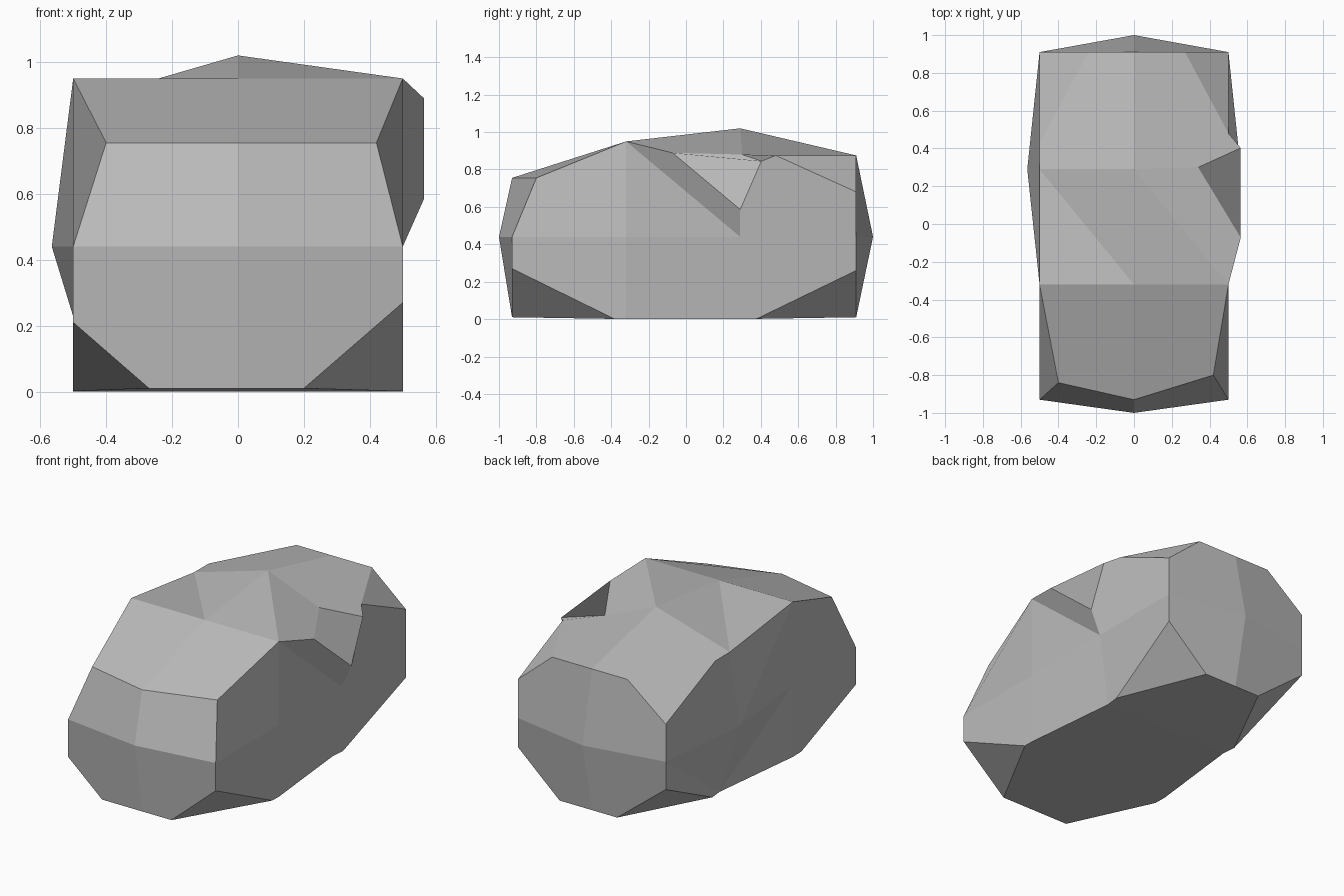
import bpy, bmesh
from mathutils import Vector

cube = bpy.data.objects.get("Cube")
if cube:
    bpy.data.objects.remove(cube, do_unlink=True)

stone = bpy.data.materials.new("stone_grey")
stone.use_nodes = True
grey = (0.5, 0.5, 0.5, 1)
stone.diffuse_color = grey
bsdf = stone.node_tree.nodes["Principled BSDF"]
bsdf.inputs["Base Color"].default_value = grey
bsdf.inputs["Roughness"].default_value = 0.9

XS = (-0.5, 0, 0.5)
YS = (-0.93, -0.32, 0.29, 0.91)
ZS = (0.01, 0.44, 0.875)
TOP = (len(XS) - 1, len(YS) - 1, len(ZS) - 1)

# Worn corners of the block, by grid position
MOVED = {
    (1, 0, 1): (0, -1, 0.44), (1, 3, 1): (0, 1, 0.44),
    (0, 0, 2): (-0.4, -0.84, 0.755), (1, 0, 2): (0, -0.93, 0.755),
    (2, 0, 2): (0.42, -0.8, 0.755),
    (0, 1, 2): (-0.5, -0.32, 0.95), (1, 1, 2): (0, -0.32, 0.95),
    (2, 1, 2): (0.5, -0.32, 0.95), (1, 2, 2): (0, 0.29, 1.02),
    (0, 2, 1): (-0.565, 0.29, 0.44),
    (0, 1, 0): (-0.5, -0.32, 0), (1, 1, 0): (0, -0.32, 0),
    (2, 1, 0): (0.5, -0.32, 0), (0, 2, 0): (-0.43, 0.29, 0),
    (1, 2, 0): (0, 0.29, 0), (2, 2, 0): (0.44, 0.29, 0),
}

bm = bmesh.new()
grid = {}


def vert(key):
    if key not in grid:
        i, j, k = key
        grid[key] = bm.verts.new(MOVED.get(key, (XS[i], YS[j], ZS[k])))
    return grid[key]


# Block surface: a grid of quads on each of the six sides
for axis in range(3):
    u, v = [a for a in range(3) if a != axis]
    for level in (0, TOP[axis]):
        for a in range(TOP[u]):
            for b in range(TOP[v]):
                corners = []
                for da, db in ((0, 0), (1, 0), (1, 1), (0, 1)):
                    key = [level] * 3
                    key[u], key[v] = a + da, b + db
                    corners.append(vert(tuple(key)))
                bm.faces.new(corners)
bmesh.ops.recalc_face_normals(bm, faces=bm.faces[:])

# Creases across the top, the right flank and the left flank
for p, q in (((1, 2, 2), (2, 1, 2)), ((1, 1, 2), (0, 2, 2)),
             ((0, 1, 2), (0, 2, 1)), ((0, 1, 1), (0, 2, 0)),
             ((0, 3, 1), (0, 2, 0)), ((2, 1, 2), (2, 2, 1))):
    bmesh.ops.connect_verts(bm, verts=[grid[p], grid[q]])


def chop(points):
    """Slice off the corner beyond a plane through three points; return the caps."""
    a, b, c = (Vector(p) for p in points)
    normal = (b - a).cross(c - a).normalized()
    if normal.dot(a - Vector((0, 0, 0.45))) < 0:
        normal.negate()
    cut = bmesh.ops.bisect_plane(
        bm, geom=bm.verts[:] + bm.edges[:] + bm.faces[:], dist=0.0001,
        plane_co=a, plane_no=normal, clear_outer=True)["geom_cut"]
    rim = [e for e in cut if isinstance(e, bmesh.types.BMEdge)]
    return bmesh.ops.holes_fill(bm, edges=rim, sides=0)["faces"]


# Chipped corners: two at the front base, two at the back base, two at the back top
chop(((-0.5, -0.93, 0.21), (-0.27, -0.93, 0.01), (-0.5, -0.4, 0)))
chop(((0.5, -0.93, 0.27), (0.2, -0.93, 0.01), (0.5, -0.38, 0)))
chop(((-0.5, 0.91, 0.27), (-0.17, 0.91, 0.01), (-0.44, 0.37, 0)))
chop(((0.5, 0.91, 0.26), (0.22, 0.91, 0.01), (0.45, 0.37, 0)))
chop(((-0.24, 0.91, 0.875), (-0.5, 0.91, 0.67), (-0.5, 0.43, 0.875)))
chop(((0.27, 0.91, 0.875), (0.5, 0.91, 0.68), (0.5, 0.48, 0.875)))

# Left shoulder: pulled out, then cut flat
shoulder = Vector((0.5, 0.29, 0.875))
tip = min(bm.verts, key=lambda w: (w.co - shoulder).length)
tip.co = (0.66, 0.29, 0.8)
caps = chop(((0.565, 0, 0), (0.565, 1, 0), (0.565, 0, 1)))
bmesh.ops.recalc_face_normals(bm, faces=bm.faces[:])

# Ledge on top of the cut, folded between its front and back corners
for cap in caps:
    ring = list(cap.verts)
    roof = min((w for w in ring if w.co.z > 0.7),
               key=lambda w: abs(w.co.y - 0.29))
    i = ring.index(roof)
    roof.co = (0.34, 0.3, 0.88)
    bm.faces.remove(cap)
    bm.faces.new(ring[i - 1:] + ring[:i - 1])

mesh = bpy.data.meshes.new("boulder")
bm.to_mesh(mesh)
bm.free()
mesh.materials.append(stone)
boulder = bpy.data.objects.new("boulder", mesh)
bpy.context.collection.objects.link(boulder)
